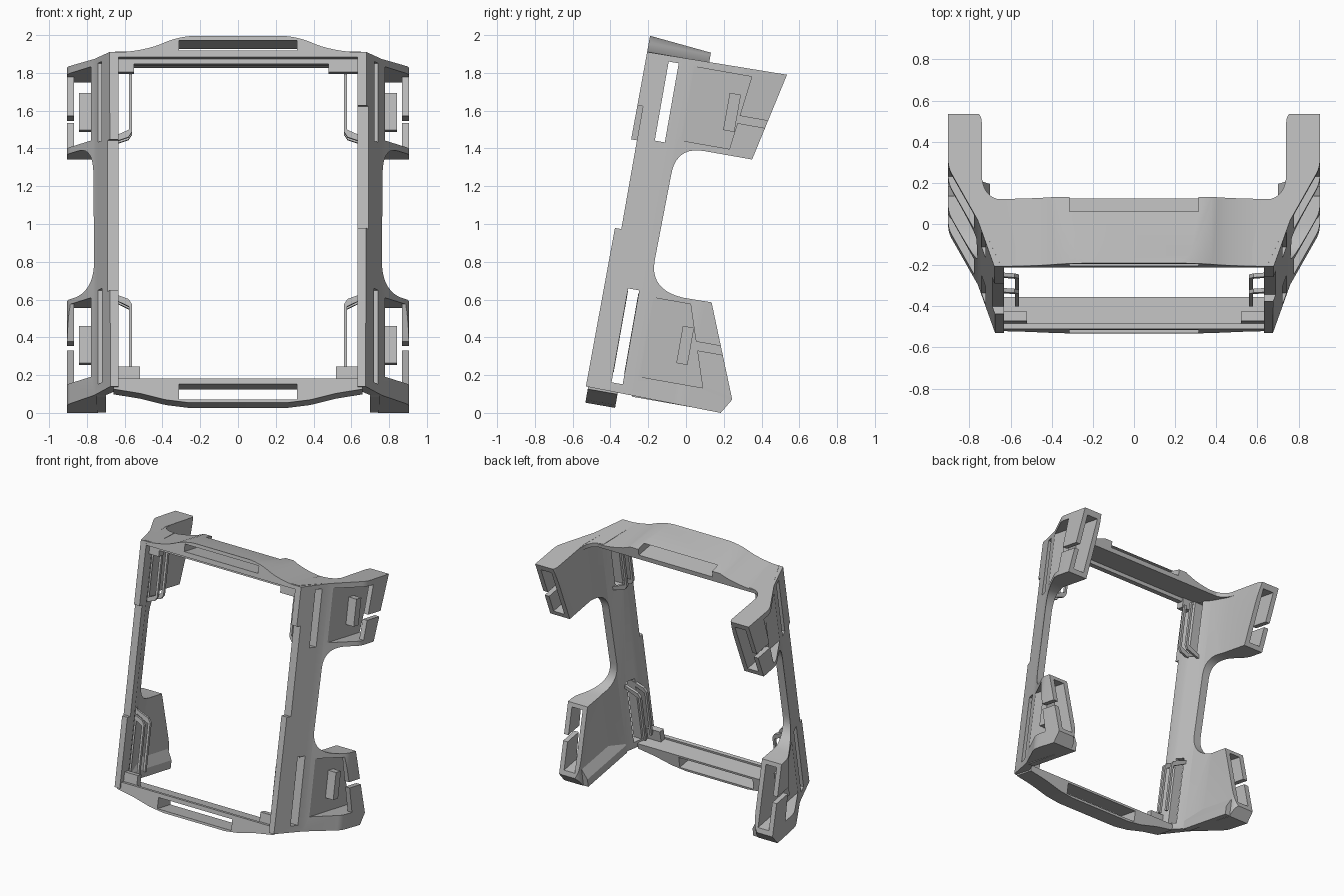
import bpy, bmesh, math
from mathutils import Matrix, Vector

cube = bpy.data.objects.get("Cube")
if cube:
    bpy.data.objects.remove(cube)

grey = bpy.data.materials.new("plain grey")
grey.use_nodes = True
grey.diffuse_color = (0.5, 0.5, 0.5, 1)
grey.node_tree.nodes["Principled BSDF"].inputs["Base Color"].default_value = (0.5, 0.5, 0.5, 1)

# Parts are drawn upright (x, depth, height), then leaned back together
LEAN = Matrix.Translation((0, -0.53, 0.14)) @ Matrix.Rotation(math.radians(-10), 4, 'X')
PARTS = []


def prism(name, pts, axis, lo, hi, side=1):
    """Extrude a 2D outline along x, y or z; side=-1 mirrors it in x."""
    place = {'x': lambda a, b, t: (side * t, a, b),
             'y': lambda a, b, t: (side * a, t, b),
             'z': lambda a, b, t: (side * a, b, t)}[axis]
    bm = bmesh.new()
    ends = [[bm.verts.new(place(a, b, t)) for a, b in pts] for t in (lo, hi)]
    bm.faces.new(ends[0])
    bm.faces.new(ends[1])
    for i in range(len(pts)):
        j = (i + 1) % len(pts)
        bm.faces.new((ends[0][i], ends[0][j], ends[1][j], ends[1][i]))
    bmesh.ops.recalc_face_normals(bm, faces=bm.faces)
    mesh = bpy.data.meshes.new(name)
    bm.to_mesh(mesh)
    bm.free()
    mesh.materials.append(grey)
    ob = bpy.data.objects.new(name, mesh)
    bpy.context.scene.collection.objects.link(ob)
    return ob


def box(name, x, d, h, side=1):
    return prism(name, [(x[0], d[0]), (x[1], d[0]), (x[1], d[1]), (x[0], d[1])], 'z', *h, side)


def part(ob):
    PARTS.append(ob)
    return ob


def carve(ob, cutter, op='DIFFERENCE'):
    """Apply a boolean and discard the cutter."""
    mod = ob.modifiers.new("carve", 'BOOLEAN')
    mod.operation, mod.solver, mod.object = op, 'EXACT', cutter
    dg = bpy.context.evaluated_depsgraph_get()
    mesh = bpy.data.meshes.new_from_object(ob.evaluated_get(dg))
    ob.modifiers.clear()
    ob.data = mesh
    bpy.data.objects.remove(cutter)


def bend(a, c, b, n=10):
    """Rounded corner from a to b, pulled towards c."""
    a, b, c = Vector(a), Vector(b), Vector(c)
    return [tuple((1 - t) ** 2 * a + 2 * t * (1 - t) * c + t * t * b)
            for t in (i / n for i in range(n + 1))]


# Side outline (depth, height) and flared plan (x, depth)
outline = ([(0, 0), (0.727, -0.014), (0.775, 0.066), (0.668, 0.331), (0.578, 0.554)]
           + bend((0.43, 0.552), (0.243, 0.56), (0.243, 0.72))
           + bend((0.25, 1.18), (0.25, 1.336), (0.40, 1.336))
           + [(0.658, 1.336), (0.762, 1.81), (0.012, 1.80)])
plan = ([(0.632, -0.01), (0.672, -0.01), (0.76, 0.24), (0.888, 0.47)]
        + bend((0.888, 0.47), (0.905, 0.5), (0.905, 0.55), 4)[1:]
        + [(0.905, 0.776)] + bend((0.775, 0.776), (0.74, 0.762), (0.74, 0.72), 5)
        + [(0.74, 0.40), (0.705, 0.25), (0.632, 0.09)])

# Strap channels: heights, lip edge (top, bottom), split in lip, clip depth, clip height
channels = {"upper": ((1.37, 1.767), (0.58, 0.53), (1.512, 1.552), 0.51, 1.563),
            "lower": ((0.10, 0.525), (0.47, 0.61), (0.29, 0.335), 0.48, 0.305)}
slots = {"upper": ((0.133, 0.187), (1.345, 1.77)), "lower": ((0.13, 0.19), (0.045, 0.55))}
recess = {1: (0.853, 1.513), -1: (0.518, 1.33)}

# Inner strap loops (x, height): sloped end running into a thin bar
loops = {"upper": [(0.70, 1.32), (0.58, 1.36), (0.56, 1.39), (0.56, 1.72),
                   (0.578, 1.72), (0.578, 1.40), (0.70, 1.345)],
         "lower": [(0.70, 0.535), (0.58, 0.49), (0.56, 0.46), (0.56, 0.10),
                   (0.578, 0.10), (0.578, 0.45), (0.70, 0.51)]}

for s, word in ((1, "left"), (-1, "right")):
    post = part(prism(word + "_side_frame", outline, 'x', 0.5, 1.0, s))
    carve(post, prism("cut", plan, 'z', -0.2, 2, s), 'INTERSECT')
    carve(post, box("cut", (0.5, 0.9), (-0.1, 0.04), recess[s], s))

    for level, ((lo, hi), (top, low), gap, cd, ch) in channels.items():
        carve(post, box("cut", (0.777, 0.868), (0.2, 1), (lo, hi), s))
        carve(post, prism("cut", [(0.2, lo), (low, lo), (top, hi), (0.2, hi)], 'x', 0.777, 1, s))
        carve(post, box("cut", (0.85, 1), (0.4, 0.9), gap, s))
        part(box(f"{word}_{level}_clip", (0.765, 0.843), (cd - 0.03, cd + 0.03),
                 (ch - 0.1, ch + 0.1), s))

    for level, (d, h) in slots.items():
        carve(post, box("cut", (0.5, 1), d, h, s))

    # Strap loops straddle the slots
    for level, shape in loops.items():
        for edge, d in (("front", 0.112), ("rear", 0.188)):
            part(prism(f"{word}_{level}_loop_{edge}", shape, 'y', d, d + 0.02, s))

    # Foot thickening on the inside of the lower arm
    part(prism(word + "_foot", [(0.70, -0.011), (0.75, -0.011), (0.75, 0.14), (0.70, 0.05)],
               'y', 0.25, 0.727, s))

    # Corner stops and the rounded web joining arm to top rail
    part(box(word + "_lower_corner_stop", (0.52, 0.645), (0.04, 0.085), (0.02, 0.115), s))
    part(box(word + "_upper_corner_stop", (0.55 if s < 0 else 0.48, 0.645),
             (0.06, 0.12), (1.70, 1.785), s))
    web = [(0.56, 0.02), (0.65, 0.02), (0.755, 0.25), (0.755, 0.47)] \
        + bend((0.74, 0.46), (0.735, 0.338), (0.62, 0.338))
    part(prism(word + "_top_web", web, 'z', 1.772, 1.803, s))

# Top rail: arched front outline, sloping back, long slot
half = [(0.67, 1.80)] + bend((0.60, 1.80), (0.46, 1.815), (0.38, 1.855), 6) \
    + bend((0.38, 1.855), (0.30, 1.888), (0.20, 1.888), 5)
arch = [(0.67, 1.772)] + half + [(-x, h) for x, h in reversed(half)] + [(-0.67, 1.772)]
rail = part(prism("top_rail", arch, 'y', 0.012, 0.345))
carve(rail, prism("cut", [(-0.1, 1.898), (0.5, 1.84), (0.5, 2.1), (-0.1, 2.1)], 'x', -1, 1))
carve(rail, box("cut", (-0.313, 0.313), (-0.1, 0.5), (1.807, 1.862)))
carve(rail, box("cut", (-0.313, 0.313), (0.305, 0.5), (1.807, 2.0)))
part(box("top_rail_lip", (-0.55, 0.55), (0.06, 0.11), (1.745, 1.775)))

# Bottom rail: shallow keel outline with slot and raised front lip
keel = [(-0.66, 0.03), (-0.66, -0.012), (-0.52, -0.035), (-0.38, -0.07), (-0.26, -0.085)]
keel += [(-x, h) for x, h in reversed(keel)]
bottom = part(prism("bottom_rail", keel, 'y', 0.012, 0.172))
carve(bottom, box("cut", (-0.313, 0.313), (-0.1, 0.5), (-0.068, 0.014)))
part(box("bottom_rail_lip", (-0.64, 0.64), (0.012, 0.04), (0.025, 0.045)))

# Lean everything and shade
bpy.ops.object.select_all(action='DESELECT')
for ob in PARTS:
    ob.data.transform(LEAN)
    ob.select_set(True)
bpy.context.view_layer.objects.active = PARTS[0]
bpy.ops.object.shade_smooth_by_angle(angle=math.radians(25))
